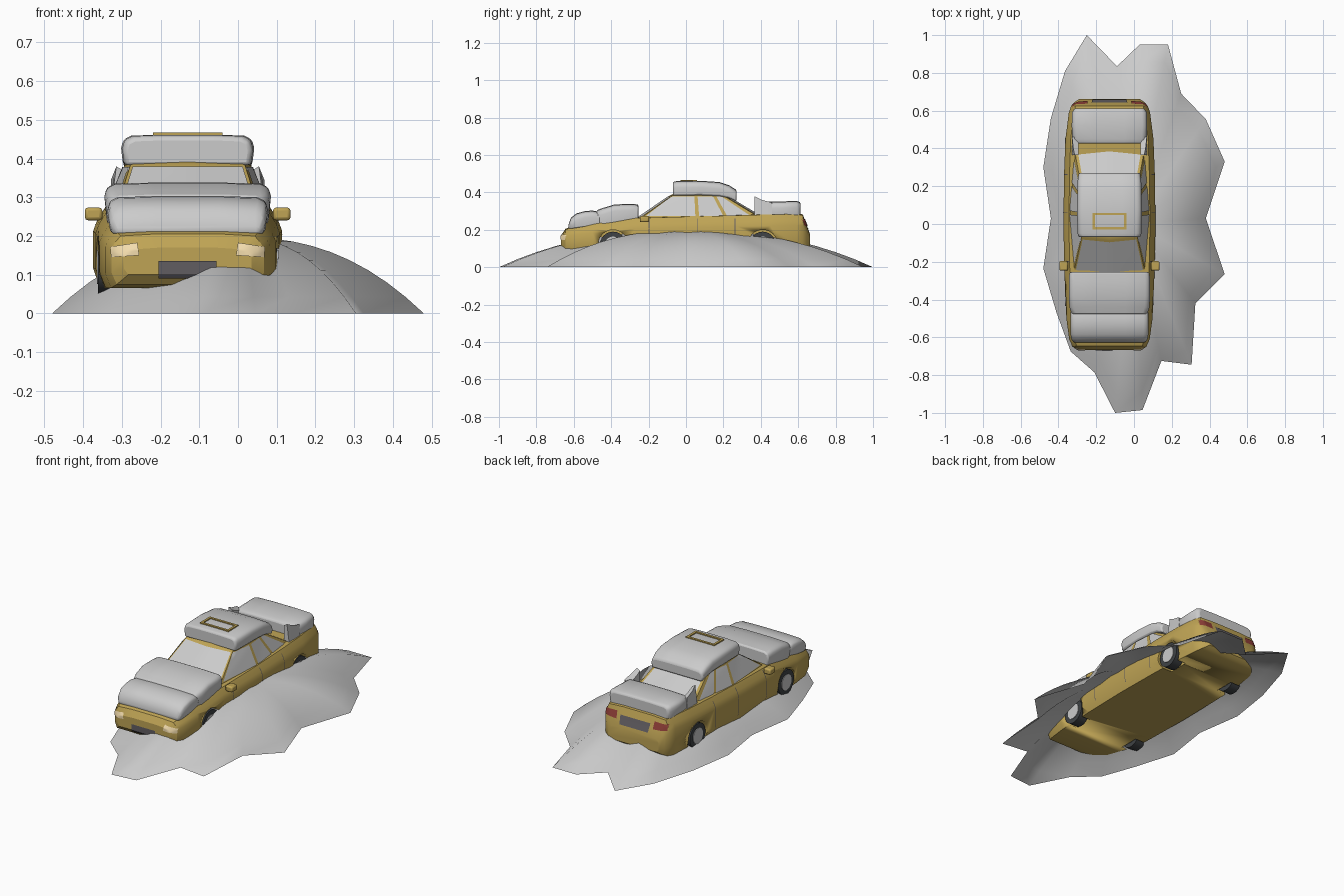
import bpy, bmesh, math
from mathutils import Vector
from mathutils.bvhtree import BVHTree

if "Cube" in bpy.data.objects:
    bpy.data.objects.remove(bpy.data.objects["Cube"])

CX = -0.13  # car centre line


def material(name, rgb):
    m = bpy.data.materials.new(name)
    m.diffuse_color = (*rgb, 1)
    m.use_nodes = True
    m.node_tree.nodes["Principled BSDF"].inputs["Base Color"].default_value = m.diffuse_color
    return m


PAINT = material("paint", (0.52, 0.37, 0.09))
RUBBER = material("rubber", (0.05, 0.055, 0.06))
DARK = material("dark_trim", (0.12, 0.11, 0.12))
LAMP = material("headlight", (0.9, 0.72, 0.42))
RED = material("taillight", (0.28, 0.05, 0.04))


def make(name, verts, faces, mat=None, angle=30, x=CX, bevel=0):
    me = bpy.data.meshes.new(name)
    me.from_pydata(verts, [], faces)
    bm = bmesh.new()
    bm.from_mesh(me)
    bmesh.ops.recalc_face_normals(bm, faces=bm.faces)
    bm.to_mesh(me)
    bm.free()
    for p in me.polygons:
        p.use_smooth = True
    me.set_sharp_from_angle(angle=math.radians(angle))
    ob = bpy.data.objects.new(name, me)
    bpy.context.collection.objects.link(ob)
    ob.location.x = x
    if mat:
        me.materials.append(mat)
    if bevel:
        b = ob.modifiers.new("bevel", 'BEVEL')
        b.width, b.segments = bevel, 2
        b.limit_method, b.angle_limit = 'ANGLE', math.radians(35)
    return ob


def loft(name, rings, mat=None, **kw):
    n = len(rings[0])
    faces = [(k*n + i, k*n + (i+1) % n, (k+1)*n + (i+1) % n, (k+1)*n + i)
             for k in range(len(rings) - 1) for i in range(n)]
    faces += [tuple(range(n)), tuple(range((len(rings)-1)*n, len(rings)*n))]
    return make(name, [p for r in rings for p in r], faces, mat, **kw)


def box(name, c, s, mat=None, **kw):
    rings = [[(c[0] + a*s[0]/2, c[1] + b*s[1]/2, c[2] + e*s[2]/2)
              for a, b in ((-1, -1), (1, -1), (1, 1), (-1, 1))] for e in (-1, 1)]
    return loft(name, rings, mat, **kw)


def disc_x(name, x, y, z, r, depth, mat, n=24):
    rings = [[(x + e*depth/2, y + r*math.cos(2*math.pi*i/n), z + r*math.sin(2*math.pi*i/n))
              for i in range(n)] for e in (-1, 1)]
    return loft(name, rings, mat)


def patch(name, quad, axis, side, target, mat=None, n=8, off=0.004):
    """Lay a flat quad onto the target surface along x or y."""
    a, b, c, d = [Vector(q) for q in quad]
    verts = []
    for i in range(n + 1):
        for j in range(n + 1):
            s, t = i/n, j/n
            p = a.lerp(b, s).lerp(d.lerp(c, s), t)
            start = Vector((p.x, side*2, p.y)) if axis == 'y' else Vector((side*2, p.x, p.y))
            ray = Vector((0, -side, 0)) if axis == 'y' else Vector((-side, 0, 0))
            hit, normal, _, _ = target.ray_cast(start, ray)
            if hit is None:
                hit, normal, _, _ = target.find_nearest(start)
            verts.append(hit - ray*off)
    faces = [(i*(n+1)+j, (i+1)*(n+1)+j, (i+1)*(n+1)+j+1, i*(n+1)+j+1)
             for i in range(n) for j in range(n)]
    return make(name, verts, faces, mat)


def tree(ob):
    bm = bmesh.new()
    bm.from_mesh(ob.data)
    t = BVHTree.FromBMesh(bm)
    bm.free()
    return t


# snow mound: domed shell with a jagged rim
rim = [(-.25, 1), (-.09, .835), (.03, .95), (.18, .95), (.25, .69), (.38, .555), (.48, .33),
       (.38, .03), (.48, -.265), (.325, -.42), (.305, -.745), (.145, -.725), (.045, -.985),
       (-.1, -1), (-.21, -.785), (-.335, -.675), (-.41, -.47), (-.48, -.235), (-.44, .03),
       (-.48, .3), (-.44, .56), (-.365, .81)]
N, R = len(rim), 10
mv = [(0, 0, .197)] + [(x*k/R, y*k/R, .197*(1 - (k/R)**2.35)) for k in range(1, R+1) for x, y in rim]
mf = [(0, 1 + i, 1 + (i+1) % N) for i in range(N)]
mf += [(1+k*N+i, 1+(k+1)*N+i, 1+(k+1)*N+(i+1) % N, 1+k*N+(i+1) % N)
       for k in range(R-1) for i in range(N)]
make("snow_mound", mv, mf, x=0, angle=60)

# lower body: y, half width, floor, belt height
stations = [(-.667, .165, .1, .165), (-.645, .197, .075, .2), (-.61, .213, .066, .214),
            (-.5, .228, .066, .23), (-.27, .238, .066, .262), (0, .244, .066, .27),
            (.27, .24, .066, .277), (.45, .233, .066, .282), (.59, .215, .07, .284),
            (.625, .203, .075, .277), (.645, .185, .085, .22), (.662, .16, .1, .175)]


def body_ring(y, w, zb, zt):
    h = zt - zb
    half = [(.93*w, zb), (w, zb + .25*h), (w, zb + .72*h), (.96*w, zb + .85*h),
            (.88*w, zt), (.45*w, zt + .005)]
    return [(x, y, z) for x, z in half] + [(-x, y, z) for x, z in reversed(half)]


body = loft("car_body", [body_ring(*s) for s in stations], PAINT, angle=25)
body_tree = tree(body)

# wheels and wheel arches
for side in (-1, 1):
    for y, where in ((-.39, "front"), (.41, "rear")):
        cutter = disc_x("arch_cutter", side*.225, y, .12, .08, .13, None)
        cutter.hide_render = True
        cutter.hide_viewport = True
        cutter.display_type = 'WIRE'
        m = body.modifiers.new("arch", 'BOOLEAN')
        m.operation, m.object, m.solver = 'DIFFERENCE', cutter, 'EXACT'
        disc_x(where + "_tyre", side*.203, y, .12, .07, .056, RUBBER)
        disc_x(where + "_rim", side*.203, y, .12, .044, .062, None)

# cabin shell
def cabin_ring(z, front, mid, rear, bulge):
    half = [front, mid, rear]
    return ([(0, front[1] - bulge, z)] + [(x, y, z) for x, y in half] +
            [(0, rear[1] + bulge, z)] + [(-x, y, z) for x, y in reversed(half)])


cabin = loft("cabin", [cabin_ring(.25, (.19, -.26), (.217, .05), (.19, .42), .02),
                       cabin_ring(.383, (.148, -.072), (.163, .06), (.15, .2), .015),
                       cabin_ring(.394, (.13, -.05), (.145, .06), (.13, .18), .015)], PAINT)
cabin_tree = tree(cabin)

# glass
patch("windscreen", [(-.178, .264), (.178, .264), (.142, .379), (-.142, .379)], 'y', -1, cabin_tree)
patch("rear_window", [(-.165, .285), (.165, .285), (.138, .377), (-.138, .377)], 'y', 1, cabin_tree)
windows = {"front_window": [(-.215, .273), (-.08, .378), (.045, .378), (.05, .273)],
           "rear_door_window": [(.07, .273), (.062, .378), (.145, .378), (.2, .273)],
           "quarter_window": [(.22, .273), (.163, .378), (.19, .378), (.345, .275)]}
for side in (-1, 1):
    for name, quad in windows.items():
        patch(name, quad, 'x', side, cabin_tree)
    # door seams
    for y in (-.2, .058, .26):
        patch("door_seam", [(y, .1), (y + .004, .1), (y + .004, .26), (y, .26)],
              'x', side, body_tree, DARK, off=.0015)
    # lamps and mirrors
    patch("headlight", [(side*.125, .15), (side*.198, .145), (side*.2, .172), (side*.13, .183)],
          'y', -1, body_tree, LAMP)
    patch("taillight", [(side*.115, .218), (side*.196, .222), (side*.196, .256), (side*.118, .258)],
          'y', 1, body_tree, RED)
    box("door_mirror", (side*.243, -.222, .257), (.045, .05, .033), PAINT, bevel=.008)

# grille and rear plate
patch("front_grille", [(-.075, .09), (.075, .09), (.075, .135), (-.075, .135)], 'y', -1, body_tree, DARK)
patch("rear_plate", [(-.09, .195), (.09, .195), (.095, .243), (-.095, .243)], 'y', 1, body_tree, DARK)


# snow lying on the car: y, half width, bottom, top
def snow_ring(y, w, zb, zt):
    c = min(.02, (zt - zb)*.35)
    half = [(.97*w, zb), (w, zt - 1.6*c), (w - .3*c, zt - .5*c), (w - 1.3*c, zt), (.4*w, zt + .003)]
    return [(x, y, z) for x, z in half] + [(-x, y, z) for x, z in reversed(half)]


def snow(name, rows):
    loft(name, [snow_ring(*r) for r in rows], angle=50, bevel=.008)


snow("nose_snow", [(-.628, .185, .205, .225), (-.615, .2, .205, .262), (-.585, .206, .21, .285),
                   (-.54, .207, .215, .297), (-.5, .207, .22, .3), (-.46, .205, .225, .292)])
snow("hood_snow", [(-.478, .2, .22, .302), (-.44, .212, .225, .315), (-.38, .215, .235, .333),
                   (-.3, .215, .25, .335), (-.255, .212, .255, .333)])
snow("roof_snow", [(-.07, .163, .383, .452), (-.05, .169, .383, .458), (.08, .172, .385, .459),
                   (.18, .17, .38, .452), (.23, .168, .37, .435), (.27, .163, .352, .41)])
snow("trunk_snow", [(.425, .185, .27, .34), (.45, .197, .272, .349), (.52, .2, .274, .349),
                    (.59, .198, .274, .352), (.612, .185, .27, .345)])

# drifted ridges beside the rear window
for side in (-1, 1):
    loft("snow_ridge", [[(side*.165, y, .26), (side*.2, y, .26), (side*(.2 - (t - .34)*.4), y, t),
                         (side*.165, y, t - .012)]
                        for y, t in ((.365, .38), (.4, .362), (.46, .345))])

# roof sign frame poking through the snow
for s in (-1, 1):
    box("sign_frame_long", (0, .015 + s*.038, .461), (.18, .013, .012), PAINT)
    box("sign_frame_short", (s*.0835, .015, .461), (.013, .063, .012), PAINT)
